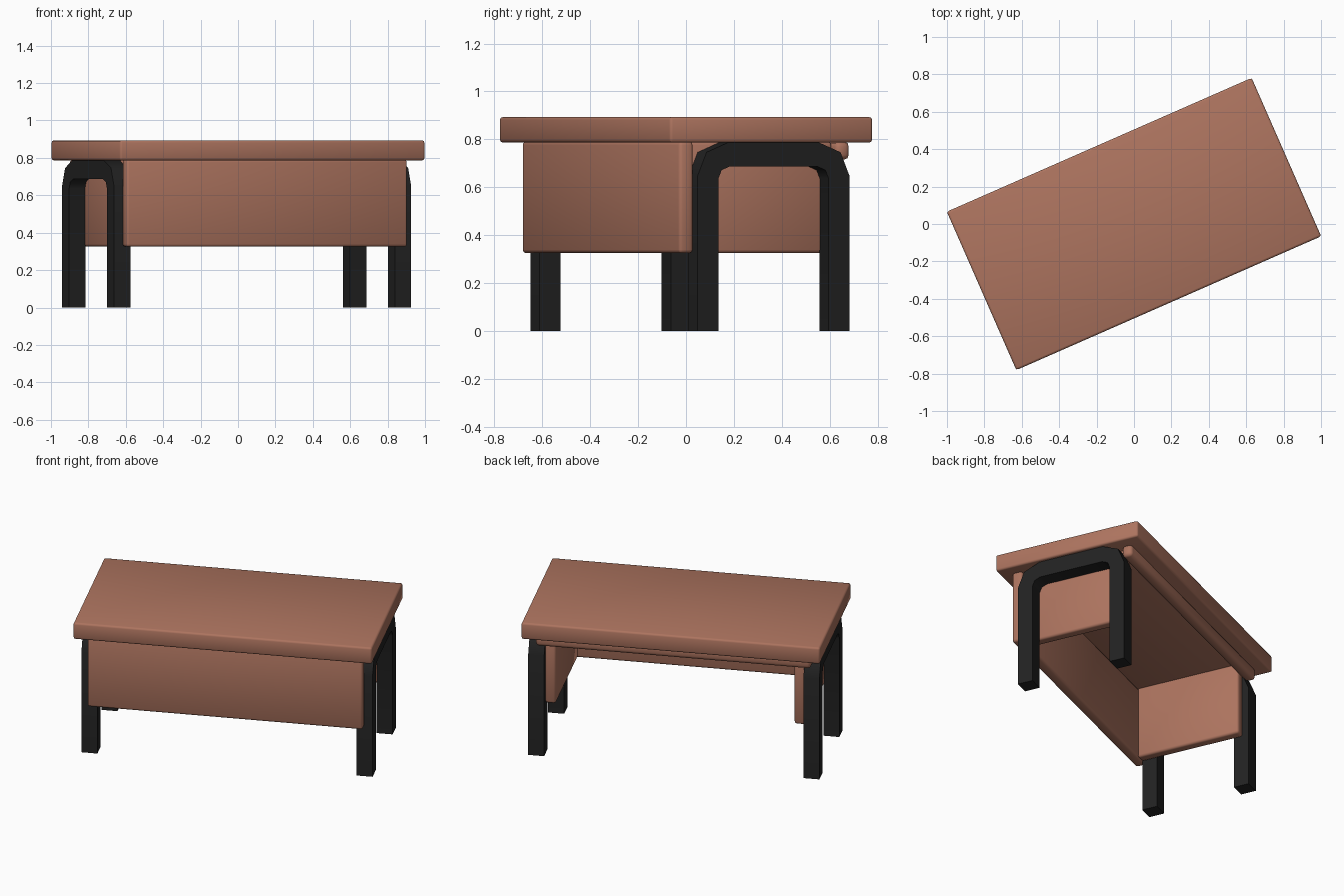
import bpy, bmesh, math
from mathutils import Matrix, Vector

if "Cube" in bpy.data.objects:
    bpy.data.objects.remove(bpy.data.objects["Cube"])

TURN = Matrix.Rotation(math.radians(23.7), 4, 'Z')   # the desk stands turned on the floor


def material(name, rgb):
    m = bpy.data.materials.new(name)
    m.diffuse_color = (*rgb, 1)
    m.use_nodes = True
    m.node_tree.nodes["Principled BSDF"].inputs["Base Color"].default_value = m.diffuse_color
    return m


WOOD = material("reddish wood", (0.42, 0.175, 0.115))
METAL = material("black metal", (0.016, 0.016, 0.016))


def finish(bm, name, mat, bevel, segments, angle=None):
    if bevel:
        bmesh.ops.bevel(bm, geom=[e for e in bm.edges if e.calc_face_angle(0) > 1.0],
                        offset=bevel, segments=segments, profile=0.5, affect='EDGES')
    bmesh.ops.recalc_face_normals(bm, faces=bm.faces)
    bm.transform(TURN)
    me = bpy.data.meshes.new(name)
    bm.to_mesh(me)
    bm.free()
    ob = bpy.data.objects.new(name, me)
    bpy.context.collection.objects.link(ob)
    me.materials.append(mat)
    bpy.ops.object.select_all(action='DESELECT')
    ob.select_set(True)
    bpy.context.view_layer.objects.active = ob
    if angle is None:
        bpy.ops.object.shade_smooth()
    else:
        bpy.ops.object.shade_smooth_by_angle(angle=math.radians(angle))
    return ob


def board(name, x, y, z, bevel, segments=1):
    """Rounded box given by its (min, max) ranges."""
    bm = bmesh.new()
    bmesh.ops.create_cube(bm, size=1)
    for v in bm.verts:
        v.co = Vector([r[0] if c < 0 else r[1] for c, r in zip(v.co, (x, y, z))])
    return finish(bm, name, WOOD, bevel, segments)


def arch_outline(y0, y1, top, radius, steps=2):
    """Rounded upside-down U: up at y0, over, down at y1."""
    pts = [(y0, 0)]
    for cy, start in ((y0 + radius, 180), (y1 - radius, 90)):
        for i in range(steps + 1):
            a = math.radians(start - 90 * i / steps)
            pts.append((cy + radius * math.cos(a), top - radius + radius * math.sin(a)))
    return pts + [(y1, 0)]


def leg_frame(name, x0, x1):
    w = 0.095
    outer = arch_outline(-0.328, 0.365, 0.787, 0.14)
    inner = arch_outline(-0.328 + w, 0.365 - w, 0.787 - w - 0.006, 0.05)
    bm = bmesh.new()
    rings = [[bm.verts.new((x, y, z)) for y, z in line]
             for x in (x0, x1) for line in (outer, inner)]
    o0, i0, o1, i1 = rings
    for a, b in ((o0, i0), (i0, i1), (i1, o1), (o1, o0)):
        for k in range(len(a) - 1):
            bm.faces.new((a[k], a[k + 1], b[k + 1], b[k]))
    for k in (0, -1):                                  # feet
        bm.faces.new((o0[k], i0[k], i1[k], o1[k]))
    return finish(bm, name, METAL, 0, 1, 50)


# desk top
board("desk_top", (-0.89, 0.89), (-0.4625, 0.4625), (0.787, 0.893), 0.012, 2)
# modesty panel across the front
board("front_panel", (-0.82, 0.82), (-0.39, -0.325), (0.325, 0.79), 0.014, 2)
# narrow rail under the back edge
board("back_rail", (-0.82, 0.82), (0.325, 0.39), (0.715, 0.79), 0.02, 2)
# side panels and arched leg frames at both ends
for side, s in (("left", -1), ("right", 1)):
    board(side + "_side_panel", sorted((s * 0.71, s * 0.775)), (-0.33, 0.327), (0.325, 0.79), 0.014, 2)
    leg_frame(side + "_leg_frame", *sorted((s * 0.7725, s * 0.8675)))
